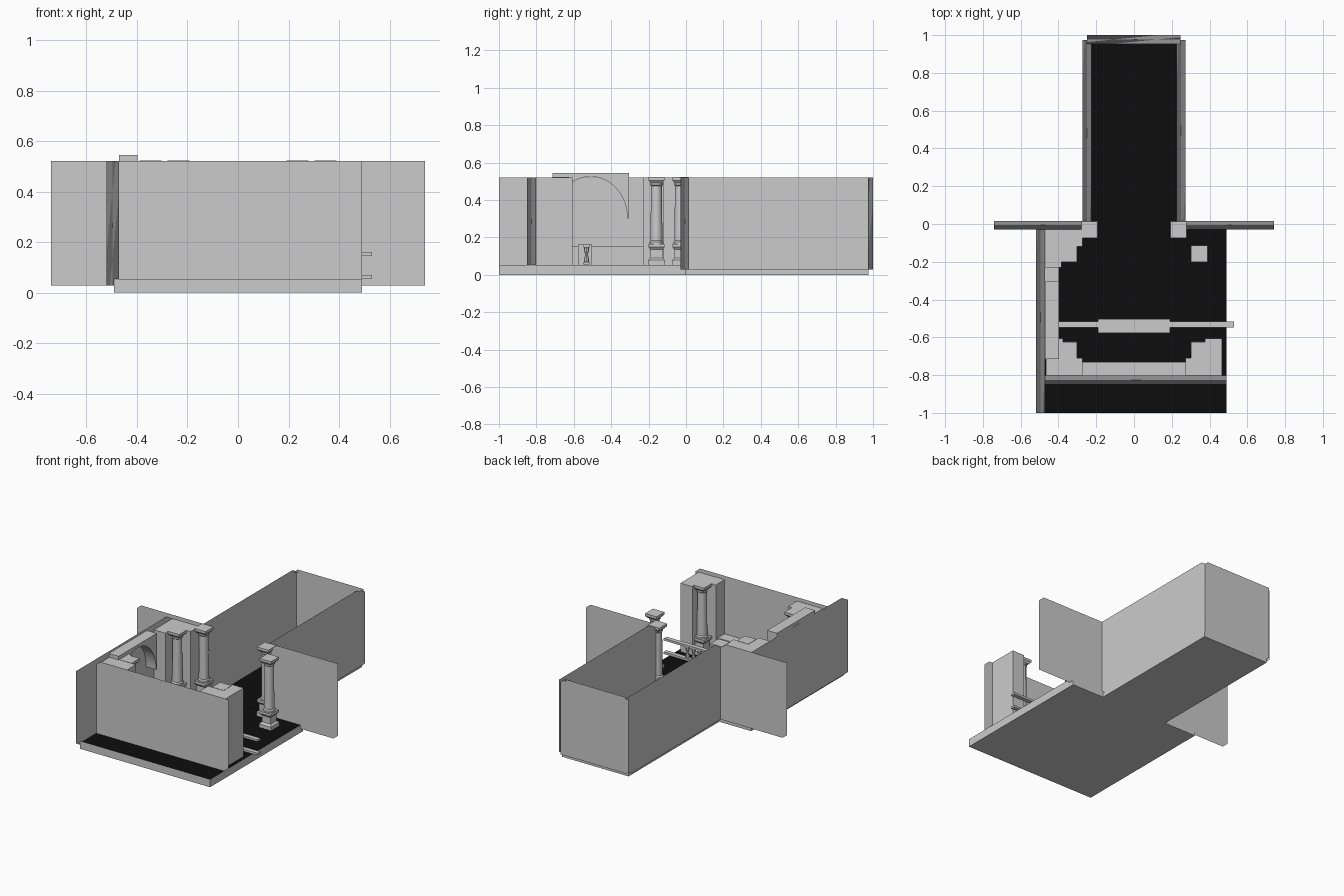
import bpy, bmesh, math

if "Cube" in bpy.data.objects:
    bpy.data.objects.remove(bpy.data.objects["Cube"])


def material(name, value):
    m = bpy.data.materials.new(name)
    m.diffuse_color = (value, value, value, 1)
    m.use_nodes = True
    m.node_tree.nodes["Principled BSDF"].inputs["Base Color"].default_value = m.diffuse_color
    return m


STONE = material("light grey stone", 0.6)
BLACK = material("black floor", 0.004)


def finish(name, bm, black_top=False, soft=False, smooth=False):
    """Turn a bmesh into a named object; optionally blacken its upward faces."""
    bmesh.ops.recalc_face_normals(bm, faces=bm.faces)
    bm.normal_update()
    mesh = bpy.data.meshes.new(name)
    for f in bm.faces:
        f.material_index = 1 if black_top and f.normal.z > 0.9 else 0
        f.smooth = soft
    bm.to_mesh(mesh)
    bm.free()
    mesh.materials.append(STONE)
    if black_top:
        mesh.materials.append(BLACK)
    ob = bpy.data.objects.new(name, mesh)
    bpy.context.collection.objects.link(ob)
    if soft:
        mod = ob.modifiers.new("area normals", 'WEIGHTED_NORMAL')
        mod.mode = 'FACE_AREA'
        mod.weight = 100
    if smooth:
        bpy.ops.object.select_all(action='DESELECT')
        ob.select_set(True)
        bpy.context.view_layer.objects.active = ob
        bpy.ops.object.shade_smooth_by_angle(angle=math.radians(35))
    return ob


def prism(bm, points, offset):
    """Extrude a closed outline of 3D points along an offset."""
    face = bm.faces.new([bm.verts.new(p) for p in points])
    new = bmesh.ops.extrude_face_region(bm, geom=[face])["geom"]
    bmesh.ops.translate(bm, vec=offset,
                        verts=[v for v in new if isinstance(v, bmesh.types.BMVert)])


def add_box(bm, x0, x1, y0, y1, z0, z1):
    prism(bm, [(x0, y0, z0), (x1, y0, z0), (x1, y1, z0), (x0, y1, z0)], (0, 0, z1 - z0))


def box(name, *dims, **kw):
    bm = bmesh.new()
    add_box(bm, *dims)
    return finish(name, bm, **kw)


def slab(name, outline, z0, z1, **kw):
    bm = bmesh.new()
    prism(bm, [(x, y, z0) for x, y in outline], (0, 0, z1 - z0))
    return finish(name, bm, **kw)


def rings(bm, x, y, profile, sides, turn=0.0):
    """Stack of regular rings (radius, height), capped at both ends."""
    loops = [[bm.verts.new((x + r * math.cos(turn + math.tau * i / sides),
                            y + r * math.sin(turn + math.tau * i / sides), z))
              for i in range(sides)] for r, z in profile]
    for a, b in zip(loops, loops[1:]):
        for i in range(sides):
            j = (i + 1) % sides
            bm.faces.new((a[i], a[j], b[j], b[i]))
    bm.faces.new(loops[0][::-1])
    bm.faces.new(loops[-1])


FLOOR, TOP = 0.053, 0.52

# Foundation under room and corridor, then the raised room floor
slab("foundation", [(-0.49, -1), (0.49, -1), (0.49, 0), (0.25, 0), (0.25, 0.975),
                    (-0.25, 0.975), (-0.25, 0), (-0.49, 0)], 0, 0.028, black_top=True)
box("room_floor", -0.49, 0.49, -1, 0, 0.028, FLOOR, black_top=True)

# Thin walls
box("left_wall", -0.52, -0.472, -1, -0.03, 0.028, TOP, soft=True)
box("front_wall", -0.495, 0.49, -0.85, -0.803, 0.04, TOP, soft=True)
box("corridor_end_wall", -0.25, 0.245, 0.952, 1.0, 0.028, TOP, soft=True)
for side, s in (("left", -1), ("right", 1)):
    a, b = sorted((s * 0.25, s * 0.74))
    box(side + "_wing_wall", a, b, -0.03, 0.017, 0.028, TOP, soft=True)
    a, b = sorted((s * 0.225, s * 0.272))
    box(side + "_corridor_wall", a, b, 0.0, 0.975, 0.028, TOP, soft=True)

# L-shaped corner piers
for side, s in (("left", -1), ("right", 1)):
    slab(side + "_front_pier",
         [(s * x, y) for x, y in ((0.467, -0.805), (0.467, -0.607), (0.375, -0.607),
                                  (0.375, -0.71), (0.272, -0.71), (0.272, -0.805))],
         FLOOR, TOP)
slab("left_back_pier", [(-0.472, -0.03), (-0.472, -0.23), (-0.385, -0.23),
                        (-0.385, -0.12), (-0.272, -0.12), (-0.272, -0.03)], FLOOR, TOP)

# Low benches along the front and left walls
box("front_bench", -0.28, 0.28, -0.805, -0.73, FLOOR, 0.152)
box("left_bench", -0.472, -0.398, -0.62, -0.225, FLOOR, 0.152)

# Arch against the left wall
bm = bmesh.new()
outline = [(-0.305, 0.30), (-0.305, 0.545), (-0.715, 0.545), (-0.715, 0.30)]
outline += [(-0.51 - 0.197 * math.cos(math.pi * i / 24),
             0.30 + 0.225 * math.sin(math.pi * i / 24)) for i in range(25)]
prism(bm, [(-0.472, y, z) for y, z in outline], (0.074, 0, 0))
finish("left_arch", bm, smooth=True)


# Columns: square pedestal, round shaft, square capital
def column(name, x, y):
    q = math.sqrt(2)
    bm = bmesh.new()
    rings(bm, x, y, [(0.045 * q, 0.028), (0.045 * q, 0.078), (0.033 * q, 0.09),
                     (0.033 * q, 0.135), (0.043 * q, 0.148), (0.043 * q, 0.165)],
          4, math.pi / 4)
    rings(bm, x, y, [(0.038, 0.16), (0.038, 0.175), (0.032, 0.183), (0.029, 0.475),
                     (0.034, 0.48), (0.034, 0.49), (0.029, 0.495)], 20)
    rings(bm, x, y, [(0.032 * q, 0.492), (0.043 * q, 0.505), (0.043 * q, 0.522)],
          4, math.pi / 4)
    finish(name, bm, smooth=True)


for side, s in (("left", -1), ("right", 1)):
    column(side + "_front_column", s * 0.346, -0.668)
    column(side + "_back_column", s * 0.346, -0.158)
    column(side + "_corridor_column", s * 0.236, -0.03)

# Railing: two rails, turned balusters and a solid middle pedestal
box("railing_pedestal", -0.19, 0.19, -0.578, -0.502, FLOOR, 0.163)
for name, z in (("lower_rail", 0.055), ("upper_rail", 0.147)):
    box(name, -0.40, 0.53, -0.547, -0.517, z, z + 0.014)
bm = bmesh.new()
for s in (-1, 1):
    for i in range(4):
        rings(bm, s * (0.225 + 0.045 * i), -0.532,
              [(0.012, 0.066), (0.014, 0.085), (0.006, 0.108),
               (0.014, 0.13), (0.012, 0.15)], 8)
finish("balusters", bm, smooth=True)
